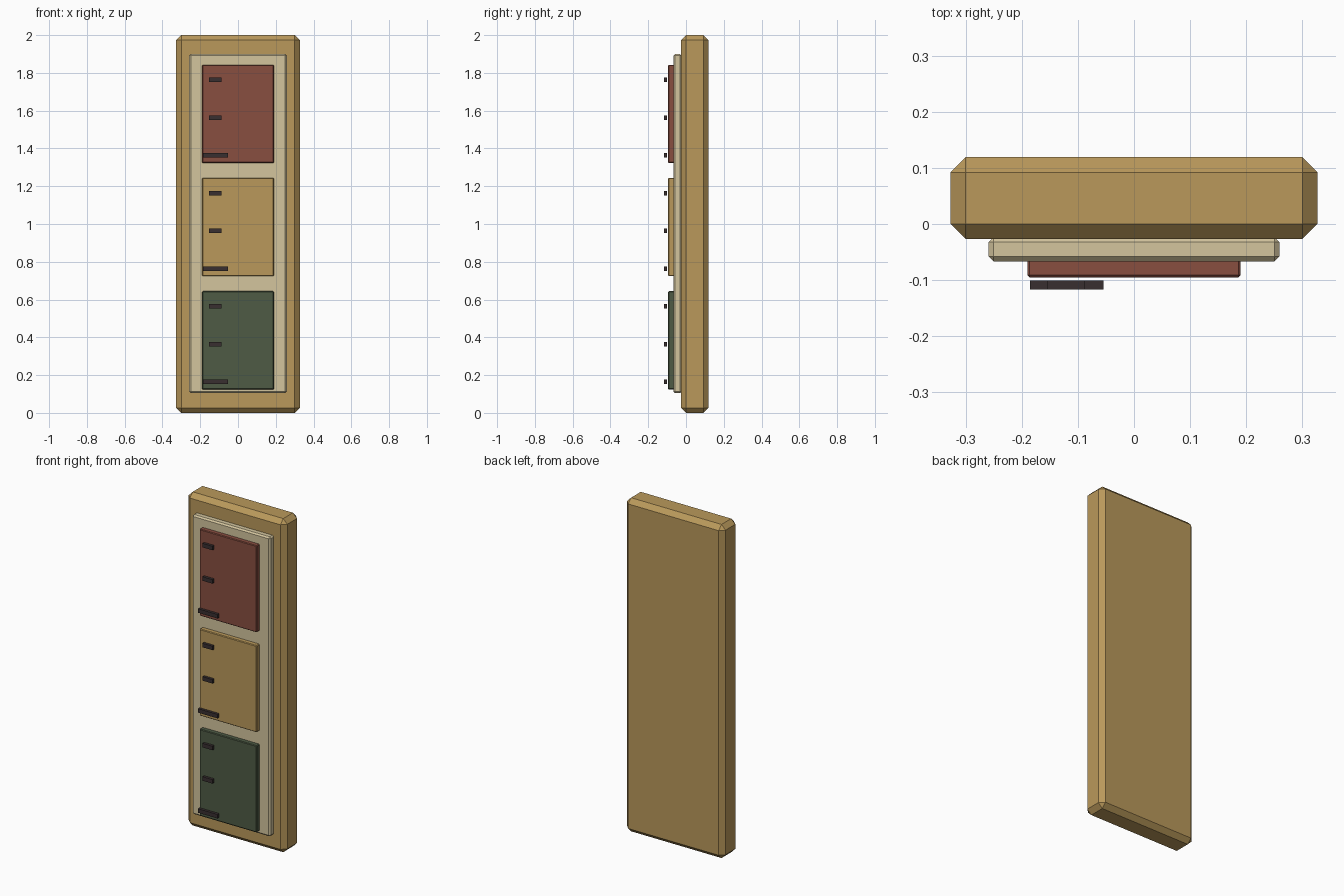
import bpy
import bmesh

if "Cube" in bpy.data.objects:
    bpy.data.objects.remove(bpy.data.objects["Cube"])


def material(name, rgb):
    # sRGB 0-255 to linear diffuse colour
    lin = [((c / 255 + 0.055) / 1.055) ** 2.4 for c in rgb]
    m = bpy.data.materials.new(name)
    m.diffuse_color = (*lin, 1)
    m.use_nodes = True
    m.node_tree.nodes["Principled BSDF"].inputs["Base Color"].default_value = m.diffuse_color
    return m


ochre = material("ochre wood", (186, 153, 91))
cream = material("cream panel", (212, 197, 158))
red = material("brick red", (136, 78, 64))
green = material("dark green", (78, 91, 69))
dark = material("dark strip", (56, 47, 48))


def box(name, x, y, z, mat, bevel=0):
    """Box from (min, max) ranges with optional one-step chamfer."""
    bm = bmesh.new()
    bmesh.ops.create_cube(bm, size=1)
    for v in bm.verts:
        v.co = [r[0] if c < 0 else r[1] for c, r in zip(v.co, (x, y, z))]
    if bevel:
        bmesh.ops.bevel(bm, geom=bm.edges[:], offset=bevel, segments=1,
                        profile=0.5, affect='EDGES')
    me = bpy.data.meshes.new(name)
    bm.to_mesh(me)
    bm.free()
    me.materials.append(mat)
    ob = bpy.data.objects.new(name, me)
    bpy.context.collection.objects.link(ob)
    return ob


# Backing board and raised panel
box("backing_board", (-0.327, 0.327), (-0.027, 0.119), (0, 2), ochre, 0.027)
box("raised_panel", (-0.259, 0.259), (-0.067, -0.023), (0.104, 1.9), cream, 0.009)

# Three cards, each with two short strips and one long strip
for label, mat, zc in (("top", red, 1.583), ("middle", ochre, 0.984),
                       ("bottom", green, 0.384)):
    box(label + "_card", (-0.19, 0.19), (-0.095, -0.06),
        (zc - 0.26, zc + 0.26), mat, 0.004)
    for i, (x0, x1) in enumerate(((-0.154, -0.087), (-0.154, -0.087),
                                  (-0.185, -0.054))):
        z = zc + 0.18 - 0.2 * i
        box(f"{label}_strip_{i + 1}", (x0, x1), (-0.117, -0.101),
            (z - 0.012, z + 0.012), dark)
